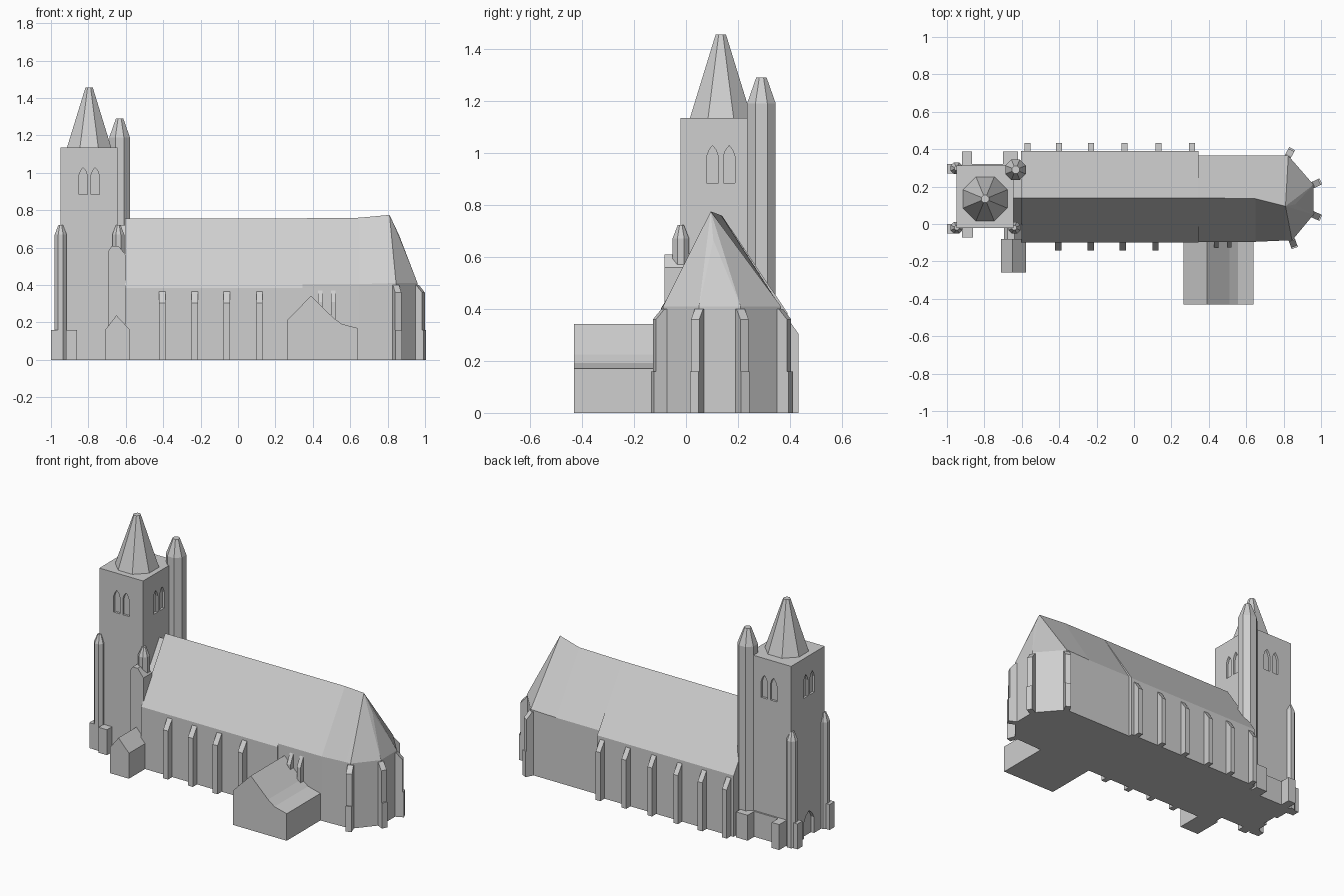
import bpy, bmesh, math
from mathutils import Matrix, Vector

if "Cube" in bpy.data.objects:
    bpy.data.objects.remove(bpy.data.objects["Cube"])

stone = bpy.data.materials.new("light_grey_stone")
stone.diffuse_color = (0.62, 0.62, 0.62, 1)
stone.use_nodes = True
stone.node_tree.nodes["Principled BSDF"].inputs["Base Color"].default_value = stone.diffuse_color


def finish(name, bm):
    bmesh.ops.recalc_face_normals(bm, faces=bm.faces)
    me = bpy.data.meshes.new(name)
    bm.to_mesh(me)
    bm.free()
    me.materials.append(stone)
    ob = bpy.data.objects.new(name, me)
    bpy.context.collection.objects.link(ob)
    return ob


def loft(bm, rings):
    """Skin equal-sized rings of points and cap both ends."""
    vs = [[bm.verts.new(p) for p in r] for r in rings]
    n = len(vs[0])
    for a, b in zip(vs, vs[1:]):
        for i in range(n):
            bm.faces.new((a[i], a[(i + 1) % n], b[(i + 1) % n], b[i]))
    bm.faces.new(vs[0])
    bm.faces.new(vs[-1])


def extrude(bm, profile, a, b, mat=Matrix()):
    """Extrude a (u, z) profile along local y from a to b."""
    loft(bm, [[mat @ Vector((u, t, z)) for u, z in profile] for t in (a, b)])


def prism(name, profile, a, b):
    bm = bmesh.new()
    extrude(bm, profile, a, b)
    return finish(name, bm)


def box(name, x0, x1, y0, y1, z1):
    return prism(name, [(x0, 0), (x1, 0), (x1, z1), (x0, z1)], y0, y1)


def octagon(name, x, y, levels):
    """Eight-sided tower from (half width, z) levels."""
    bm = bmesh.new()
    k = 1 / math.cos(math.pi / 8)
    loft(bm, [[(x + r * k * math.cos((i + .5) * math.pi / 4),
                y + r * k * math.sin((i + .5) * math.pi / 4), z)
               for i in range(8)] for r, z in levels])
    return finish(name, bm)


def buttress(name, x, y, angle, depth, width, top, drop=0.06):
    """Wall pier with a sloping cap, pointing outwards at the angle."""
    bm = bmesh.new()
    mat = Matrix.Translation((x, y, 0)) @ Matrix.Rotation(math.radians(angle), 4, 'Z')
    extrude(bm, [(-.03, 0), (depth, 0), (depth, top - drop), (0, top), (-.03, top)],
            -width / 2, width / 2, mat)
    return finish(name, bm)


# Tower with recessed twin lancets on each side and a west door
X0, X1, Y0, Y1 = -.95, -.645, -.022, .312
CX, CY = -.796, .134
tower = box("tower", X0, X1, Y0, Y1, 1.135)


def lancet(c, w, z0, spring, tip):
    h = w / 2
    return [(c - h, z0), (c + h, z0), (c + h, spring), (c + h * .6, spring + (tip - spring) * .6),
            (c, tip), (c - h * .6, spring + (tip - spring) * .6), (c - h, spring)]


bm = bmesh.new()
turn = Matrix.Rotation(math.radians(90), 4, 'Z')      # local (u, t) -> (-t, u)
for s in (-.032, .032):
    for wall in (Y0, Y1):
        extrude(bm, lancet(CX + s, .045, .885, .985, 1.028), wall - .014, wall + .014)
    for wall in (X0, X1):
        extrude(bm, lancet(CY + s, .045, .885, .985, 1.028), -wall - .014, -wall + .014, turn)
extrude(bm, lancet(CY, .10, -.01, .10, .16), -X0 - .02, -X0 + .02, turn)
cutter = finish("window_cutter", bm)
cutter.hide_render = True
mod = tower.modifiers.new("windows", 'BOOLEAN')
mod.operation, mod.solver, mod.object = 'DIFFERENCE', 'EXACT', cutter
bpy.context.view_layer.objects.active = tower
bpy.ops.object.modifier_apply(modifier=mod.name)
bpy.data.objects.remove(cutter)

octagon("spire", CX, CY, [(.12, 1.13), (.02, 1.455)])
octagon("stair_turret", -.633, .29, [(.055, 0), (.055, 1.19), (.02, 1.29)])

# Corner piers and low blocks around the tower
for i, (x, y) in enumerate([(-.948, -.02), (-.948, .298), (-.64, -.02)]):
    octagon(f"corner_pier_{i}", x, y, [(.032, 0), (.032, .67), (.012, .722)])
prism("stepped_pier", [(-.695, 0), (-.6, 0), (-.6, .56), (-.64, .61), (-.675, .61), (-.695, .58)],
      -.083, 0)
for i, b in enumerate([(-1, -.94, -.05, .0), (-1, -.94, .27, .32), (-.92, -.862, -.072, 0),
                       (-.92, -.867, .3, .387), (-.70, -.62, .3, .387), (-.9, -.68, .3, .322)]):
    box(f"low_block_{i}", *b, .16)

# Nave: sections of (x, south wall, north wall, eaves, ridge y, ridge z)
sections = [(-.605, -.1, .39, .385, .14, .755), (.345, -.1, .39, .385, .14, .757),
            (.345, -.095, .365, .405, .14, .757), (.65, -.095, .365, .405, .135, .76),
            (.81, -.088, .365, .41, .095, .775)]
bm = bmesh.new()
loft(bm, [[(x, s, 0), (x, n, 0), (x, n, e), (x, ry, rz), (x, s, e)]
          for x, s, n, e, ry, rz in sections])
finish("nave", bm)
bm = bmesh.new()
extrude(bm, [(-.02, 0), (.31, 0), (.31, .46), (.14, .72), (-.02, .48)], .6, .66, turn)
finish("tower_link", bm)

# Faceted apse, the hull of its walls and roof points
corners = [(.845, -.088), (.96, .05), (.96, .21), (.825, .365), (.81, .365), (.81, -.088)]
bm = bmesh.new()
for x, y in corners:
    bm.verts.new((x, y, 0))
    bm.verts.new((x, y, .41))
bm.verts.new((.81, .095, .775))
bm.verts.new((.862, .105, .665))
bmesh.ops.convex_hull(bm, input=bm.verts)
finish("apse", bm)
for i, (c, ang) in enumerate(zip(corners, (-70, -25, 25, 62))):
    buttress(f"apse_buttress_{i}", *c, ang, .035, .035, .40, .04)
    buttress(f"apse_buttress_foot_{i}", *c, ang, .043, .035, .16, 0)

# Nave buttresses on both long walls
for i, x in enumerate((-.57, -.4, -.23, -.05, .13, .31)):
    buttress(f"north_buttress_{i}", x, .39, 90, .042, .032, .365)
for i, x in enumerate((-.405, -.232, -.06, .115)):
    buttress(f"south_buttress_{i}", x, -.1, -90, .042, .034, .365)
for i, x in enumerate((.44, .51)):
    buttress(f"chapel_side_buttress_{i}", x, -.095, -90, .03, .025, .37)

# South porch and side chapel
prism("south_porch", [(-.71, 0), (-.577, 0), (-.577, .16), (-.65, .238), (-.71, .16)], -.26, -.08)
prism("side_chapel", [(.265, 0), (.64, 0), (.64, .17), (.555, .192), (.51, .225),
                      (.39, .342), (.265, .215)], -.43, -.08)
